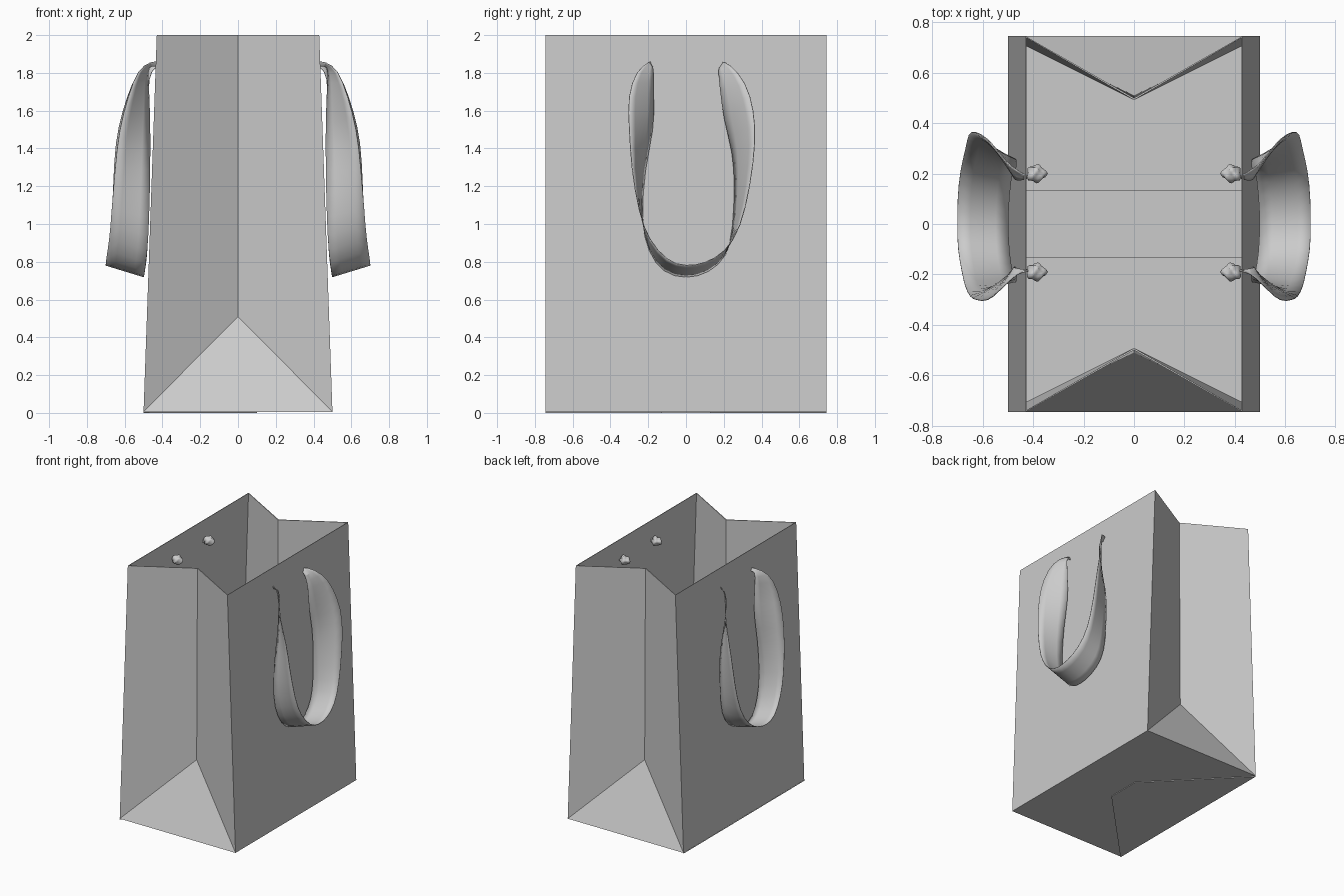
import bpy
import bmesh
import math
from mathutils import Vector

default = bpy.data.objects.get("Cube")
if default:
    bpy.data.objects.remove(default, do_unlink=True)

# One plain paper colour for everything
paper = bpy.data.materials.new("light grey paper")
paper.use_nodes = True
GREY = (0.6, 0.6, 0.6, 1)
paper.diffuse_color = GREY
paper.node_tree.nodes["Principled BSDF"].inputs["Base Color"].default_value = GREY

HALF_DEPTH = 0.745   # half length of the bag along y
HALF_BASE = 0.5      # half width at the base
HALF_TOP = 0.43      # half width at the rim
FLOOR = 0.006
RIM = 2.0
FLAP = 0.13          # half length of the gap between the end flaps


def finish(name, bm, recalc=True):
    """Turn a bmesh into a named object with the paper material."""
    if recalc:
        bmesh.ops.recalc_face_normals(bm, faces=bm.faces)
    mesh = bpy.data.meshes.new(name)
    bm.to_mesh(mesh)
    bm.free()
    mesh.materials.append(paper)
    obj = bpy.data.objects.new(name, mesh)
    bpy.context.collection.objects.link(obj)
    return obj


def solidify(obj, thickness, offset):
    mod = obj.modifiers.new("thickness", "SOLIDIFY")
    mod.thickness = thickness
    mod.offset = offset


def smooth(obj, angle):
    bpy.ops.object.select_all(action="DESELECT")
    obj.select_set(True)
    bpy.context.view_layer.objects.active = obj
    bpy.ops.object.shade_smooth_by_angle(angle=math.radians(angle))


# Bag body: two broad sides, a base, and an inward-folded gusset at each end
def build_bag():
    bm = bmesh.new()
    base, rim, apex, fold = {}, {}, {}, {}
    for sy in (-1, 1):
        for sx in (-1, 1):
            base[sx, sy] = bm.verts.new((sx * HALF_BASE, sy * HALF_DEPTH, FLOOR))
            rim[sx, sy] = bm.verts.new((sx * HALF_TOP, sy * HALF_DEPTH, RIM))
        apex[sy] = bm.verts.new((0, sy * 0.51, 0.51))
        fold[sy] = bm.verts.new((0, sy * 0.5, RIM))
    bm.faces.new((base[-1, -1], base[-1, 1], base[1, 1], base[1, -1]))
    for s in (-1, 1):
        bm.faces.new((base[s, -1], base[s, 1], rim[s, 1], rim[s, -1]))
        bm.faces.new((base[-1, s], base[1, s], apex[s]))
        for sx in (-1, 1):
            bm.faces.new((base[sx, s], rim[sx, s], fold[s], apex[s]))
    bag = finish("bag_body", bm)
    solidify(bag, 0.008, -1)


# Base flaps: thin trapezoids with slanted ends
def build_flap(name, corners, z, thickness):
    bm = bmesh.new()
    bottom = bm.faces.new([bm.verts.new((x, y, z)) for x, y in corners])
    top = bmesh.ops.extrude_face_region(bm, geom=[bottom])["geom"]
    bmesh.ops.translate(bm, vec=(0, 0, thickness),
                        verts=[v for v in top if isinstance(v, bmesh.types.BMVert)])
    finish(name, bm)


# Ribbon cross-sections from one hole to the other:
# outer edge (x, y, z), then inner edge (x, y, z)
RIBBON = [
    (.42, .19, 1.86, .42, .18, 1.83),
    (.5, .23, 1.85, .46, .17, 1.82),
    (.56, .32, 1.75, .48, .18, 1.72),
    (.61, .36, 1.6, .47, .2, 1.55),
    (.65, .37, 1.44, .465, .25, 1.38),
    (.66, .34, 1.2, .47, .26, 1.2),
    (.67, .29, .98, .475, .25, .97),
    (.69, .21, .85, .48, .22, .83),
    (.7, .1, .79, .495, .12, .74),
    (.7, 0, .775, .5, 0, .71),
    (.7, -.1, .8, .495, -.12, .74),
    (.68, -.2, .92, .48, -.2, .85),
    (.67, -.25, 1.06, .47, -.24, 1.02),
    (.65, -.29, 1.3, .465, -.22, 1.3),
    (.63, -.3, 1.5, .465, -.17, 1.5),
    (.58, -.31, 1.68, .47, -.17, 1.68),
    (.53, -.26, 1.82, .48, -.17, 1.82),
    (.46, -.19, 1.86, .46, -.18, 1.84),
    (.42, -.19, 1.86, .42, -.18, 1.83),
]


def build_handle(name, side):
    bm = bmesh.new()
    rows = []
    for ox, oy, oz, ix, iy, iz in RIBBON:
        outer, inner = Vector((ox, oy, oz)), Vector((ix, iy, iz))
        row = [outer.lerp(inner, k / 2) for k in range(3)]
        rows.append([bm.verts.new((side * p.x, p.y, p.z)) for p in row])
    for a, b in zip(rows, rows[1:]):
        for k in range(2):
            bm.faces.new((a[k], a[k + 1], b[k + 1], b[k]))
    handle = finish(name, bm)
    handle.modifiers.new("soften", "SUBSURF").levels = 1
    solidify(handle, 0.004, 0)
    smooth(handle, 50)


# Knots: lumpy balls with a short tail, just inside the wall
def build_knot(name, side, y):
    bm = bmesh.new()
    bmesh.ops.create_icosphere(bm, subdivisions=3, radius=0.034)
    for v in bm.verts:
        d = v.co.normalized()
        v.co *= 1 + 0.2 * math.sin(5 * d.x + 3 * d.z) * math.cos(4 * d.y - 2 * d.z)
        if d.x < -0.8:
            v.co.x *= 1.25
    for v in bm.verts:
        v.co = Vector((side * (v.co.x + 0.392), v.co.y + y, v.co.z + 1.845))
    smooth(finish(name, bm), 60)


build_bag()

build_flap("outer_base_flap",
           [(-HALF_BASE, -HALF_DEPTH), (-HALF_BASE, HALF_DEPTH), (0.1, FLAP), (0.1, -FLAP)],
           0, 0.005)
for end, s in (("front", -1), ("back", 1)):
    build_flap(end + "_inner_flap",
               [(-0.48, s * 0.73), (0.48, s * 0.73), (0.48, s * FLAP), (-0.48, s * FLAP)],
               FLOOR + 0.009, 0.004)

for label, side in (("left", 1), ("right", -1)):
    build_handle(label + "_handle", side)
    for end, y in (("front", -0.19), ("back", 0.2)):
        build_knot(f"{label}_{end}_knot", side, y)
